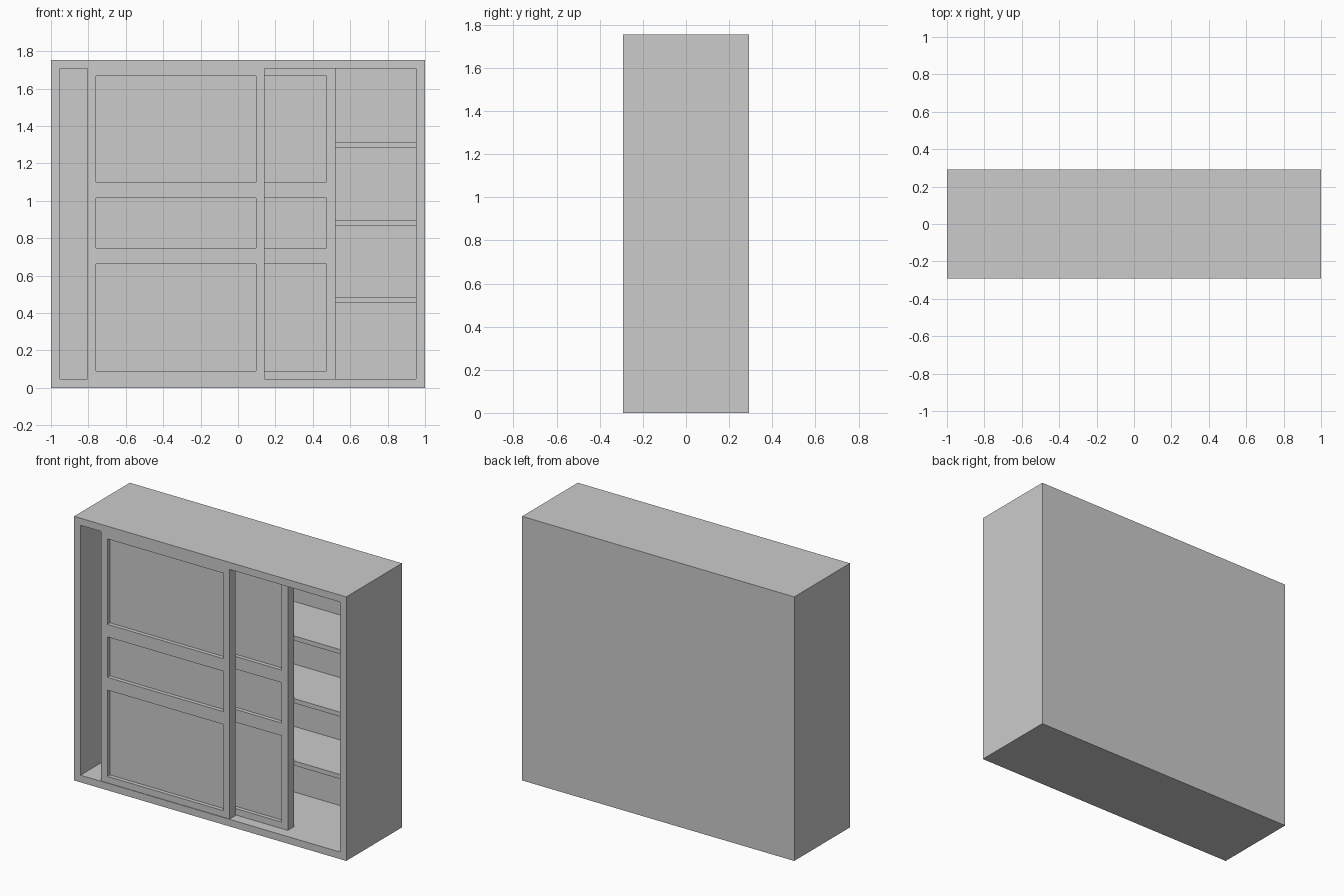
import bpy, bmesh

if "Cube" in bpy.data.objects:
    bpy.data.objects.remove(bpy.data.objects["Cube"])

W, D, H = 2.0, 0.584, 1.754      # overall size
T = 0.047                        # carcass board thickness
FRONT, BACK = -D / 2, 0.25       # opening plane, inner face of back
DOOR_T = 0.063


def finish(name, bm):
    bmesh.ops.recalc_face_normals(bm, faces=bm.faces)
    mesh = bpy.data.meshes.new(name)
    bm.to_mesh(mesh)
    bm.free()
    ob = bpy.data.objects.new(name, mesh)
    bpy.context.collection.objects.link(ob)
    return ob


def box_bm(x0, x1, y0, y1, z0, z1):
    bm = bmesh.new()
    bmesh.ops.create_cube(bm, size=1)
    for v in bm.verts:
        v.co = ((x0 + x1) / 2 + v.co.x * (x1 - x0),
                (y0 + y1) / 2 + v.co.y * (y1 - y0),
                (z0 + z1) / 2 + v.co.z * (z1 - z0))
    return bm


def box(name, *bounds):
    return finish(name, box_bm(*bounds))


def sliding_door(name, x0, y0):
    """Door frame with three openings, each holding a thin recessed panel."""
    x1 = x0 + 0.945
    xs = [x0, x0 + 0.046, x1 - 0.046, x1]
    zs = [T, 0.09, 0.663, 0.748, 1.016, 1.10, 1.667, H - T]
    bm = bmesh.new()
    grid = [[bm.verts.new((x, y0, z)) for x in xs] for z in zs]
    for r in range(7):
        for c in range(3):
            if not (c == 1 and r % 2):
                bm.faces.new((grid[r][c], grid[r][c + 1],
                              grid[r + 1][c + 1], grid[r + 1][c]))
    ext = bmesh.ops.extrude_face_region(bm, geom=bm.faces[:])
    moved = [g for g in ext["geom"] if isinstance(g, bmesh.types.BMVert)]
    bmesh.ops.translate(bm, vec=(0, DOOR_T, 0), verts=moved)
    bmesh.ops.dissolve_limit(bm, angle_limit=0.01, verts=bm.verts, edges=bm.edges)
    finish(name + "_frame", bm)
    for i, label in enumerate(("lower", "middle", "upper")):
        box(f"{name}_{label}_panel", xs[1], xs[2], y0 + 0.026, y0 + 0.038,
            zs[1 + 2 * i], zs[2 + 2 * i])


# Carcass: one block with its front face inset and pushed in to the back board
bm = box_bm(-W / 2, W / 2, -D / 2, D / 2, 0, H)
front = min(bm.faces, key=lambda f: f.calc_center_median().y)
bmesh.ops.inset_region(bm, faces=[front], thickness=T, use_even_offset=True)
ext = bmesh.ops.extrude_face_region(bm, geom=[front])
for g in ext["geom"]:
    if isinstance(g, bmesh.types.BMVert):
        g.co.y = BACK
if front.is_valid:
    bmesh.ops.delete(bm, geom=[front], context='FACES_ONLY')
finish("wardrobe_carcass", bm)

# Sliding doors on two tracks
sliding_door("front_sliding_door", -0.804, FRONT + 0.004)
sliding_door("rear_sliding_door", -0.425, FRONT + 0.072)

# Interior: central divider with shelves on the right
SHELF_Y = -0.153
box("centre_divider", -0.016, 0.016, SHELF_Y, BACK, T, H - T)
for i, z in enumerate((0.453, 0.867, 1.283)):
    box(f"shelf_{i + 1}", 0.016, W / 2 - T, SHELF_Y, BACK, z, z + 0.03)
